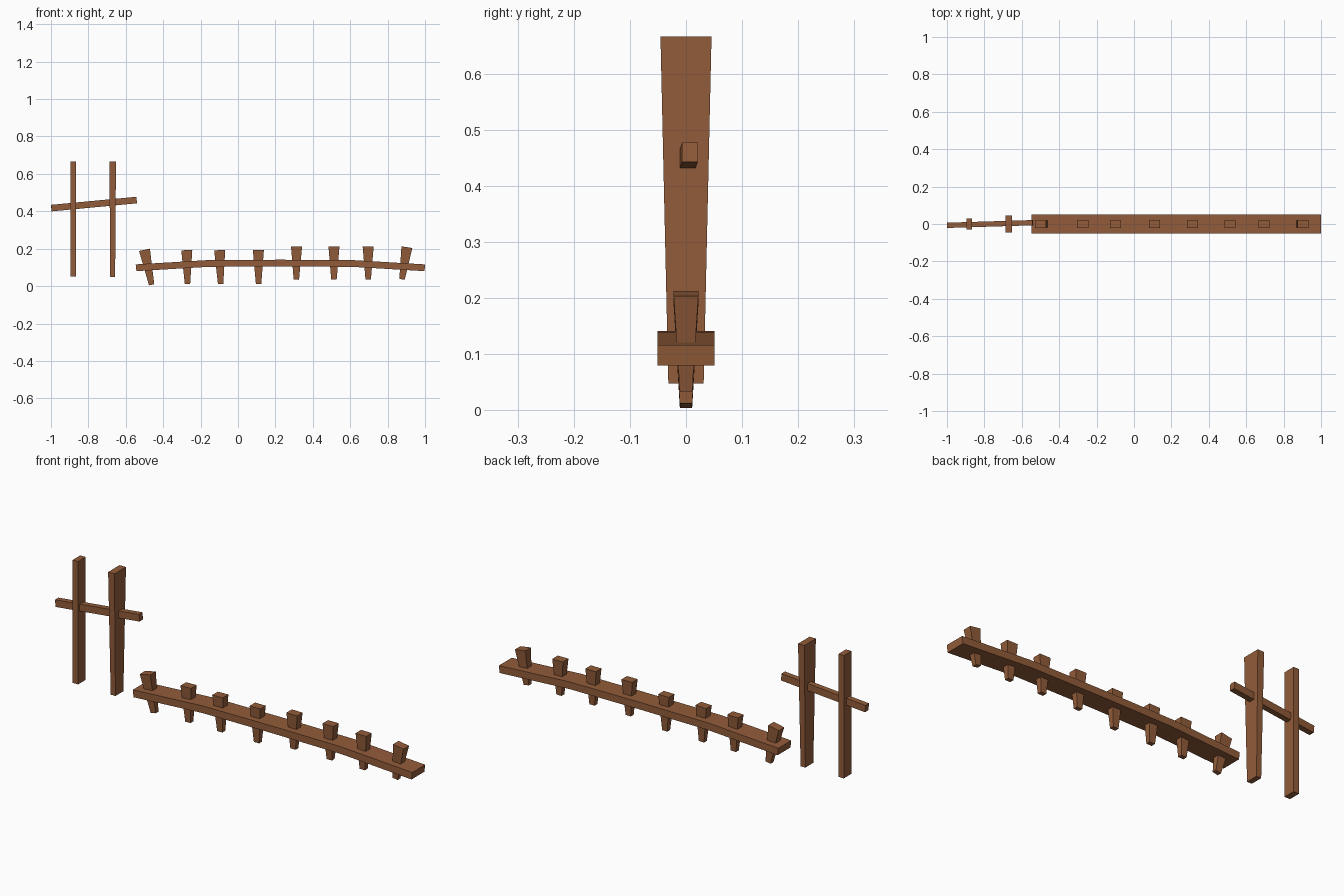
import bpy
from mathutils import Vector

if "Cube" in bpy.data.objects:
    bpy.data.objects.remove(bpy.data.objects["Cube"])

wood = bpy.data.materials.new("brown wood")
wood.diffuse_color = (0.29, 0.107, 0.042, 1)
wood.use_nodes = True
wood.node_tree.nodes["Principled BSDF"].inputs["Base Color"].default_value = wood.diffuse_color


def add_mesh(name, verts, faces):
    mesh = bpy.data.meshes.new(name)
    mesh.from_pydata(verts, [], faces)
    mesh.materials.append(wood)
    obj = bpy.data.objects.new(name, mesh)
    bpy.context.collection.objects.link(obj)
    return obj


def loft(name, rings):
    """Join four-cornered rings into a closed solid."""
    verts = [v for ring in rings for v in ring]
    faces = [(0, 3, 2, 1)]
    for r in range(len(rings) - 1):
        for i in range(4):
            j = (i + 1) % 4
            a, b = r * 4, r * 4 + 4
            faces.append((a + i, a + j, b + j, b + i))
    n = len(verts)
    faces.append((n - 4, n - 3, n - 2, n - 1))
    return add_mesh(name, verts, faces)


def bar(name, start, end, size_start, size_end):
    """Tapered square bar; sizes are (thickness, depth along y)."""
    start, end = Vector(start), Vector(end)
    d = (end - start).normalized()
    u = Vector((0, 1, 0)).cross(d).normalized()
    v = d.cross(u)
    rings = []
    for p, (w, h) in ((start, size_start), (end, size_end)):
        rings.append([p + u * (w / 2 * a) + v * (h / 2 * b)
                      for a, b in ((-1, -1), (1, -1), (1, 1), (-1, 1))])
    return loft(name, rings)


# Two upright posts and the crooked rail through them
bar("left_post", (-0.88, 0, 0.05), (-0.88, 0, 0.665), (0.03, 0.06), (0.03, 0.06))
bar("right_post", (-0.67, 0, 0.048), (-0.67, 0, 0.666), (0.026, 0.063), (0.035, 0.091))
bar("rail", (-0.998, -0.007, 0.417), (-0.542, 0.007, 0.46), (0.035, 0.028), (0.035, 0.028))

# Long plank, gently arched
profile = [(-0.545, 0.098), (-0.16, 0.121), (0.2275, 0.123), (0.61, 0.121), (0.999, 0.098)]
tilts = [-0.002, -0.001, 0, 0.001, 0.002]
loft("plank", [[(x - t, -0.051, z - 0.018), (x - t, 0.051, z - 0.018),
                (x + t, 0.051, z + 0.018), (x + t, -0.051, z + 0.018)]
               for (x, z), t in zip(profile, tilts)])

# Tapered pegs driven through the plank: bottom x, bottom z, top x, top z
pegs = [(-0.462, 0.007, -0.500, 0.194), (-0.270, 0.012, -0.274, 0.192),
        (-0.093, 0.012, -0.098, 0.192), (0.110, 0.012, 0.109, 0.192),
        (0.312, 0.034, 0.313, 0.212), (0.513, 0.034, 0.513, 0.212),
        (0.696, 0.034, 0.696, 0.212), (0.877, 0.036, 0.903, 0.208)]
for i, (xb, zb, xt, zt) in enumerate(pegs, 1):
    bar(f"peg_{i}", (xb, 0, zb), (xt, 0, zt), (0.029, 0.022), (0.059, 0.044))
